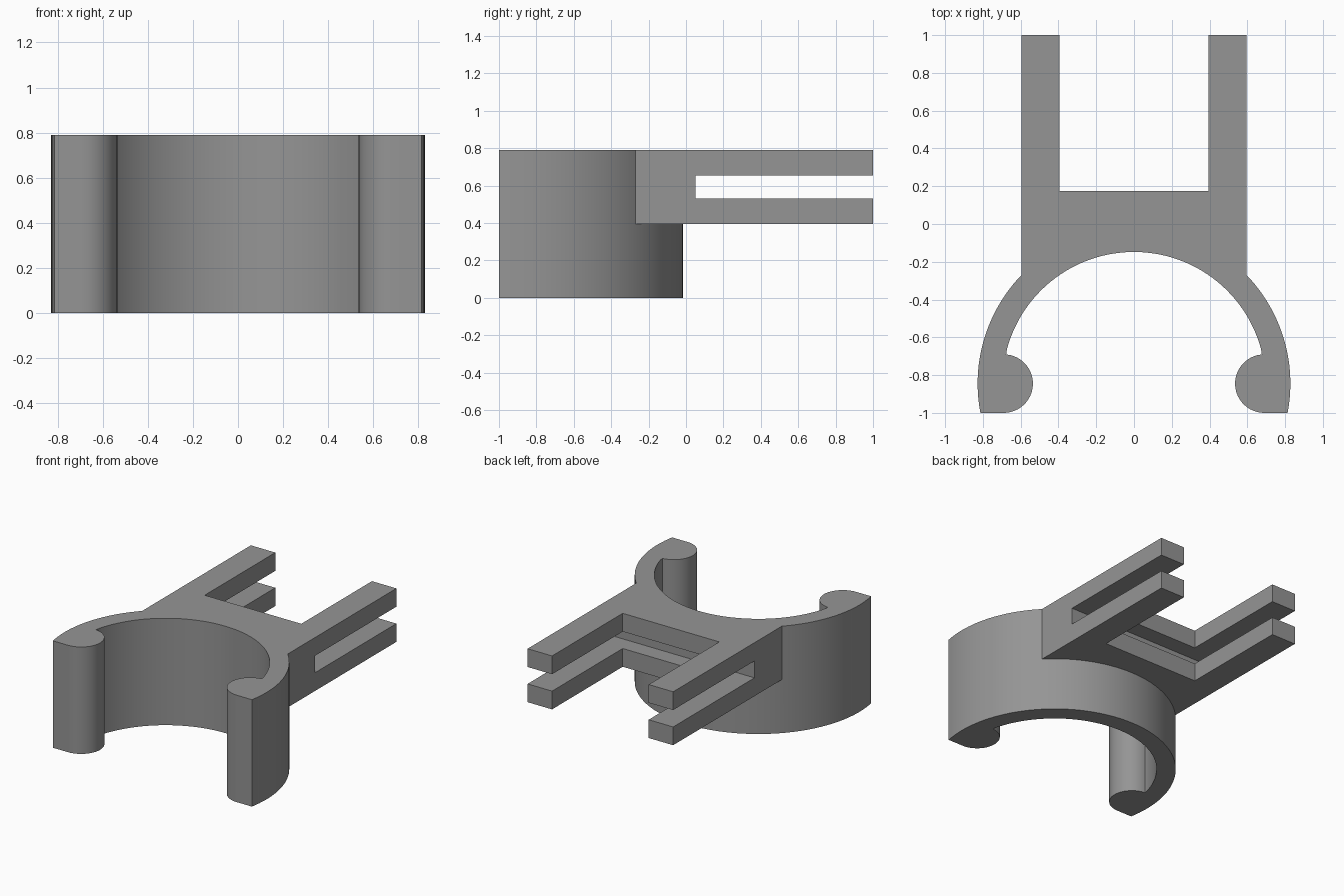
import bpy, bmesh, math
from math import sin, cos, pi

if "Cube" in bpy.data.objects:
    bpy.data.objects.remove(bpy.data.objects["Cube"])

CY = -0.845                  # centre of the round clip in y
R_OUT, R_IN = 0.828, 0.697   # clip radii
R_KNOB = 0.155               # rounded gripping tips
KNOB_X = 0.69
TOP, MID = 0.79, 0.395

grey = bpy.data.materials.new("grey plastic")
grey.diffuse_color = (0.3, 0.3, 0.3, 1)
grey.use_nodes = True
grey.node_tree.nodes["Principled BSDF"].inputs["Base Color"].default_value = grey.diffuse_color


def arc(cx, cy, r, a0, a1, n):
    return [(cx + r * cos(a0 + (a1 - a0) * i / n),
             cy + r * sin(a0 + (a1 - a0) * i / n)) for i in range(n + 1)]


def prism(name, pts, z0, z1):
    """Extrude a counter-clockwise outline between two heights."""
    bm = bmesh.new()
    face = bm.faces.new([bm.verts.new((x, y, z0)) for x, y in pts])
    top = bmesh.ops.extrude_face_region(bm, geom=[face])["geom"]
    bmesh.ops.translate(bm, vec=(0, 0, z1 - z0),
                        verts=[v for v in top if isinstance(v, bmesh.types.BMVert)])
    bmesh.ops.recalc_face_normals(bm, faces=bm.faces)
    mesh = bpy.data.meshes.new(name)
    bm.to_mesh(mesh)
    bm.free()
    mesh.materials.append(grey)
    obj = bpy.data.objects.new(name, mesh)
    bpy.context.collection.objects.link(obj)
    return obj


def combine(target, tool, operation):
    """Apply a boolean and remove the tool object."""
    bpy.context.view_layer.objects.active = target
    mod = target.modifiers.new(operation, 'BOOLEAN')
    mod.operation, mod.object, mod.solver = operation, tool, 'EXACT'
    bpy.ops.object.modifier_apply(modifier=mod.name)
    bpy.data.objects.remove(tool)


# Round clip: outer arc, then left tip, inner arc and right tip
tip = math.asin((1 + CY) / R_OUT)
meet = 2 * math.asin(R_KNOB / 2 / R_IN)          # where tip meets inner arc
right_tip = arc(KNOB_X, CY, R_KNOB, math.radians(95), 1.5 * pi, 24)
left_tip = [(-x, y) for x, y in reversed(right_tip)]
inner = arc(0, CY, R_IN, pi - meet, meet, 64)[1:-1]
clip = prism("clip_bracket", arc(0, CY, R_OUT, -tip, pi + tip, 80)
             + left_tip + inner + right_tip, 0, TOP)

# Forked bracket: two arms and a crossbar, rooted inside the clip wall
W, GAP = 0.595, 0.395
r_root = 0.76
a = math.acos(W / r_root)
bracket = prism("fork", arc(0, CY, r_root, pi - a, a, 32)
                + [(W, 1), (GAP, 1), (GAP, 0.175), (-GAP, 0.175), (-GAP, 1), (-W, 1)],
                MID, TOP)

# Horizontal slot that splits the fork into upper and lower prongs
slot = prism("slot_cutter", [(-1, 0.05), (1, 0.05), (1, 1.2), (-1, 1.2)], 0.53, 0.655)
combine(bracket, slot, 'DIFFERENCE')
combine(clip, bracket, 'UNION')

clip.select_set(True)
bpy.context.view_layer.objects.active = clip
bpy.ops.object.shade_smooth_by_angle(angle=math.radians(30))
